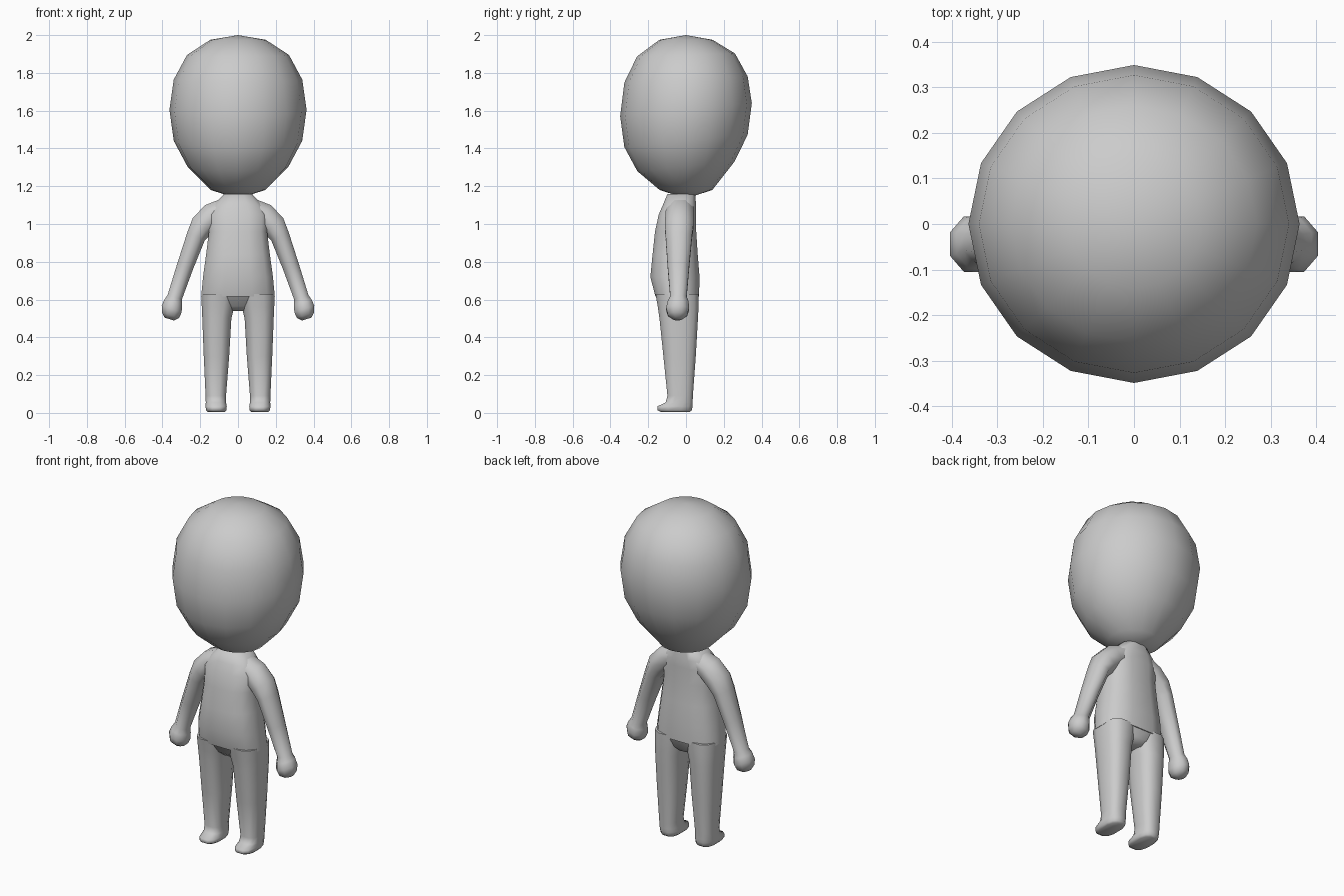
import bpy, math
from mathutils import Vector

cube = bpy.data.objects.get("Cube")
if cube:
    bpy.data.objects.remove(cube)

grey = bpy.data.materials.new("plain grey")
grey.use_nodes = True
colour = (0.6, 0.6, 0.6, 1)
grey.diffuse_color = colour
grey.node_tree.nodes["Principled BSDF"].inputs["Base Color"].default_value = colour


def ring(centre, rx, ry, sides, tilt=0, power=1.0):
    """Rounded cross-section, turned by tilt about the y axis."""
    pts = []
    for i in range(sides):
        a = 2 * math.pi * (i + 0.5) / sides
        c, s = math.cos(a), math.sin(a)
        px = rx * math.copysign(abs(c) ** power, c)
        py = ry * math.copysign(abs(s) ** power, s)
        pts.append(Vector(centre) + Vector((px * math.cos(tilt), py, px * math.sin(tilt))))
    return pts


def loft(name, rings, mirrored=False, sharp=70):
    n = len(rings[0])
    verts = [p for r in rings for p in r]
    faces = [(k * n + i, k * n + (i + 1) % n, (k + 1) * n + (i + 1) % n, (k + 1) * n + i)
             for k in range(len(rings) - 1) for i in range(n)]
    faces += [tuple(reversed(range(n))), tuple(range(len(verts) - n, len(verts)))]
    mesh = bpy.data.meshes.new(name)
    mesh.from_pydata(verts, [], faces)
    mesh.materials.append(grey)
    obj = bpy.data.objects.new(name, mesh)
    bpy.context.collection.objects.link(obj)
    mesh.shade_smooth()
    mesh.set_sharp_from_angle(angle=math.radians(sharp))
    if mirrored:
        obj.modifiers.new("Mirror", 'MIRROR')
    return obj


def box_ring(z, x0, x1, y0, y1, sides=12, power=0.75):
    return ring(((x0 + x1) / 2, (y0 + y1) / 2, z), (x1 - x0) / 2, (y1 - y0) / 2, sides, 0, power)


# Head: a tapered sphere whose middle rings lean towards the back
bpy.ops.mesh.primitive_uv_sphere_add(segments=16, ring_count=8, radius=1)
head = bpy.context.object
head.name = "head"
# radius, height and lean for each latitude, bottom to top
profile = [(0, 1.135, 0), (.145, 1.18, 0), (.268, 1.305, .1), (.34, 1.44, .1), (.363, 1.605, .1),
           (.34, 1.765, .05), (.27, 1.895, .03), (.147, 1.975, 0), (0, 2.0, 0)]
for v in head.data.vertices:
    k = round((math.asin(max(-1, min(1, v.co.z))) / math.pi + 0.5) * 8)
    r, z, lean = profile[k]
    a = math.atan2(v.co.y, v.co.x)
    x, y = r * math.cos(a), r * 0.96 * math.sin(a)
    v.co = (x, y, z + lean * y)
head.data.materials.append(grey)
head.data.shade_smooth()

# Torso: hem, belly, chest, shoulders and neck
loft("torso", [box_ring(z, -w, w, y0, y1) for z, w, y0, y1 in (
    (.615, .2, -.165, .072), (.72, .19, -.192, .075), (.84, .173, -.18, .065),
    (.96, .158, -.167, .057), (1.05, .165, -.147, .055), (1.1, .135, -.125, .056),
    (1.16, .075, -.1, .05))])

# Pelvis bridging the legs
loft("pelvis", [box_ring(z, -w, w, y0, y1) for z, w, y0, y1 in (
    (.54, .05, -.1, .03), (.565, .1, -.13, .055), (.63, .196, -.164, .07))])

# Legs ending in short rounded feet
loft("legs", [box_ring(z, x0, x1, y0, y1) for z, x0, x1, y0, y1 in (
    (.005, .07, .162, -.135, .022), (.014, .06, .171, -.154, .033), (.035, .058, .173, -.153, .037),
    (.055, .062, .172, -.11, .037), (.09, .062, .173, -.1, .038), (.3, .045, .183, -.122, .054),
    (.5, .033, .191, -.143, .066), (.56, .018, .194, -.152, .069),
    (.63, .004, .196, -.164, .07))], mirrored=True)

# Arms: shoulder down to wrist, swelling into ball hands
loft("arms", [ring((x, y, z), r, ry, 8, math.radians(t)) for x, y, z, r, ry, t in (
    (.365, -.045, .497, .028, .025, 18), (.357, -.045, .518, .052, .055, 18),
    (.351, -.044, .55, .06, .066, 18), (.343, -.042, .585, .053, .06, 18),
    (.335, -.04, .612, .043, .047, 18), (.28, -.04, .775, .048, .062, 20),
    (.222, -.038, .935, .055, .076, 24), (.19, -.036, .99, .07, .082, 40),
    (.135, -.034, 1.045, .073, .08, 55), (.06, -.03, 1.085, .06, .075, 70))], mirrored=True)
